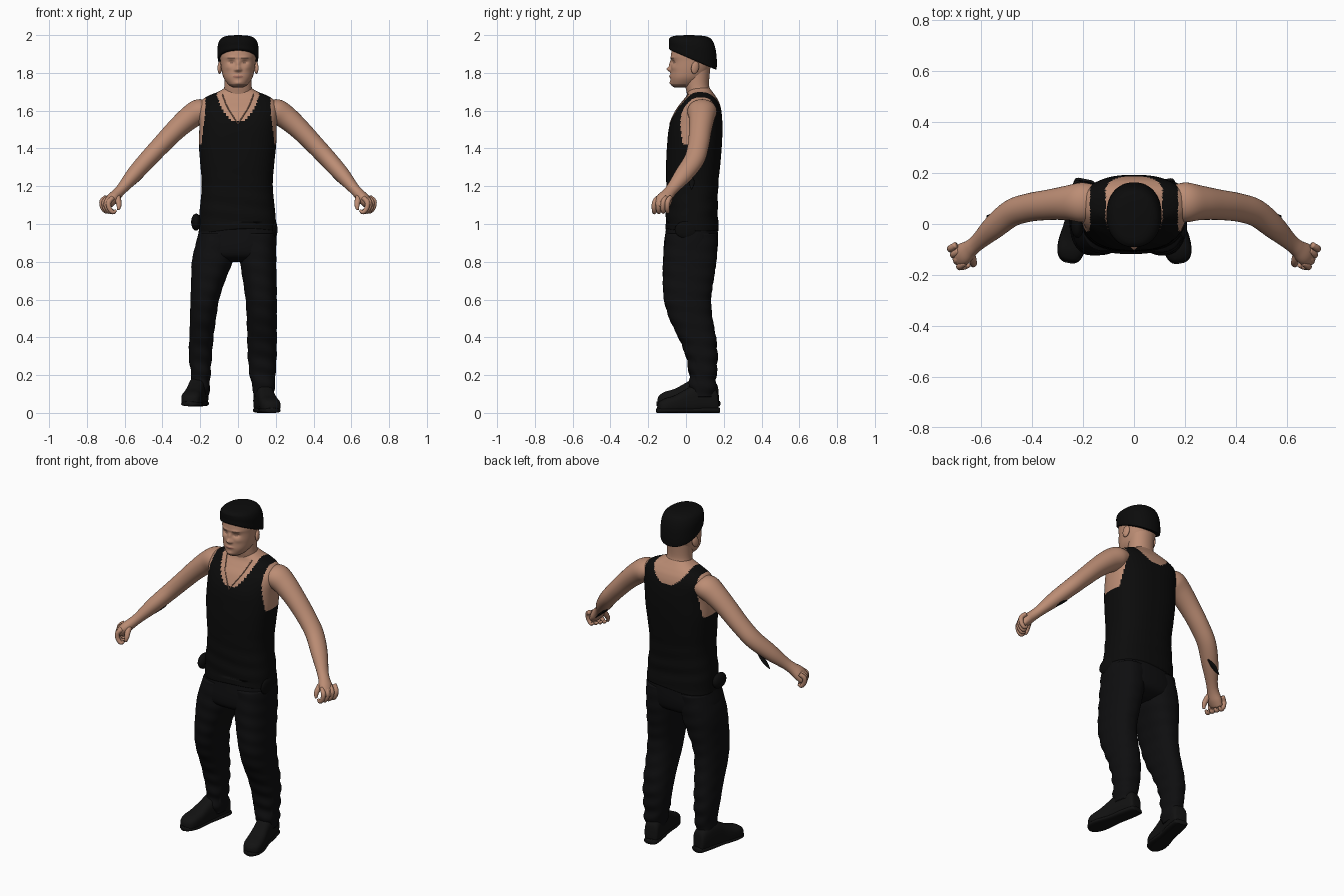
import bpy, bmesh, math
from mathutils import Vector, Matrix


def material(name, r, g, b):
    m = bpy.data.materials.new(name)
    m.diffuse_color = (r, g, b, 1)
    return m


SKIN = material("skin", 0.50, 0.265, 0.175)
STUBBLE = material("stubble_brown", 0.24, 0.13, 0.09)
LIPS = material("lip_pink", 0.40, 0.17, 0.125)
CLOTH = material("black_cloth", 0.0035, 0.0035, 0.0035)
TROUSER = material("trouser_black", 0.0045, 0.0045, 0.005)
BOOT = material("boot_black", 0.006, 0.006, 0.006)


def smooth(rows, k):
    """Catmull-Rom interpolation of number rows."""
    out, n = [], len(rows)
    for i in range(n - 1):
        a, b, c, d = rows[max(i - 1, 0)], rows[i], rows[i + 1], rows[min(i + 2, n - 1)]
        for j in range(k):
            t = j / k
            out.append([0.5 * (2 * q + (r - p) * t + (2 * p - 5 * q + 4 * r - s) * t * t
                               + (3 * q - p - 3 * r + s) * t ** 3)
                        for p, q, r, s in zip(a, b, c, d)])
    out.append(list(rows[-1]))
    return out


def oval(seg, n):
    """Unit superellipse points."""
    pts = []
    for i in range(seg):
        a = 2 * math.pi * i / seg
        c, s = math.cos(a), math.sin(a)
        pts.append((math.copysign(abs(c) ** (2 / n), c), math.copysign(abs(s) ** (2 / n), s)))
    return pts


def loft(name, rings, mats, rule=None):
    """Skin a list of rings, close the ends, colour faces by rule."""
    bm = bmesh.new()
    vs = [[bm.verts.new(p) for p in r] for r in rings]
    seg = len(rings[0])
    for a, b in zip(vs, vs[1:]):
        for i in range(seg):
            j = (i + 1) % seg
            bm.faces.new((a[i], a[j], b[j], b[i]))
    bm.faces.new(vs[0])
    bm.faces.new(vs[-1])
    bmesh.ops.recalc_face_normals(bm, faces=bm.faces)
    for f in bm.faces:
        f.smooth = True
        if rule:
            f.material_index = rule(f.calc_center_median())
    me = bpy.data.meshes.new(name)
    bm.to_mesh(me)
    bm.free()
    for m in mats:
        me.materials.append(m)
    ob = bpy.data.objects.new(name, me)
    bpy.context.collection.objects.link(ob)
    return ob


def stack(rows, k, seg, n):
    """Horizontal rings from rows of z, x0, x1, y0, y1."""
    return [[Vector(((x0 + x1) / 2 + c * (x1 - x0) / 2, (y0 + y1) / 2 + s * (y1 - y0) / 2, z))
             for c, s in oval(seg, n)] for z, x0, x1, y0, y1 in smooth(rows, k)]


def tube(name, rows, mat, k=5, seg=20, side=1, hint=(0, 1, 0)):
    """Swept oval from rows of x, y, z, radius along hint, other radius."""
    rows = smooth([(side * r[0],) + tuple(r[1:]) for r in rows], k)
    cs = [Vector(r[:3]) for r in rows]
    rings = []
    for i, c in enumerate(cs):
        t = (cs[min(i + 1, len(cs) - 1)] - cs[max(i - 1, 0)]).normalized()
        h = Vector(hint)
        u = (h - t * h.dot(t)).normalized()
        v = t.cross(u)
        rings.append([c + u * p * rows[i][3] + v * q * rows[i][4] for p, q in oval(seg, 2)])
    return loft(name, rings, [mat])


def ellipsoid(name, loc, scale, mat, rot=(0, 0, 0)):
    bpy.ops.mesh.primitive_uv_sphere_add(segments=24, ring_count=14, location=loc, rotation=rot)
    ob = bpy.context.object
    ob.name, ob.scale = name, scale
    ob.data.materials.append(mat)
    bpy.ops.object.shade_smooth()


# Torso with vest: skin above the neckline and outside the armholes
def vest_rule(c):
    x = abs(c.x)
    low = 1.545 if c.y < 0.07 else 1.60
    if x < 0.112 and c.z > low + (1.68 - low) * (x / 0.112) ** 2.5:
        return 1
    edge = 0.172 + max(0, 1.60 - c.z) * 0.12
    return 1 if c.z > 1.42 and x > edge and -0.05 < c.y < 0.16 else 0


torso = loft("vest_torso", stack([
    (0.965, -0.208, 0.203, -0.108, 0.174), (1.05, -0.205, 0.198, -0.106, 0.168),
    (1.20, -0.192, 0.184, -0.104, 0.170), (1.32, -0.200, 0.192, -0.105, 0.182),
    (1.42, -0.207, 0.202, -0.100, 0.190), (1.52, -0.205, 0.205, -0.088, 0.193),
    (1.60, -0.212, 0.212, -0.055, 0.187), (1.645, -0.200, 0.200, -0.022, 0.175),
    (1.675, -0.165, 0.165, 0.000, 0.158), (1.70, -0.105, 0.105, 0.010, 0.140),
    (1.72, -0.070, 0.070, 0.020, 0.125)], 10, 112, 2.5), [CLOTH, SKIN], vest_rule)
for v in torso.data.vertices:   # soft cloth folds at the waist, uneven hem
    w = max(0, 1 - abs(v.co.z - 1.08) / 0.2)
    v.co.y += 0.003 * w * math.sin(70 * v.co.z + 9 * v.co.x)
    if v.co.z < 1.0:
        v.co.z += 0.012 * math.sin(11 * v.co.x + 1) - 0.06 * max(0, v.co.y - 0.05)

# Neck
loft("neck", stack([(1.62, -0.085, 0.085, 0.02, 0.14), (1.69, -0.078, 0.078, 0.005, 0.133),
                    (1.74, -0.072, 0.072, -0.005, 0.122), (1.84, -0.075, 0.075, -0.01, 0.13)],
                   6, 48, 2.1), [SKIN])


# Head with painted brows, eyes, mouth and chin stubble
def face_rule(c):
    x = abs(c.x)
    if c.y < -0.02:
        if abs(c.z - 1.879) < 0.004 and 0.016 < x < 0.056:
            return 1
        if abs(c.z - 1.854) < 0.003 and 0.026 < x < 0.044:
            return 1
        if abs(c.z - 1.781) < 0.005 and x < 0.024:
            return 2
    return 1 if c.z < 1.742 and c.y < 0.0 else 0


head = loft("head", stack([
    (1.722, -0.025, 0.025, -0.060, 0.010), (1.735, -0.048, 0.048, -0.076, 0.050),
    (1.77, -0.074, 0.074, -0.083, 0.095), (1.81, -0.086, 0.086, -0.081, 0.122),
    (1.86, -0.093, 0.093, -0.078, 0.142), (1.90, -0.096, 0.096, -0.079, 0.150),
    (1.95, -0.085, 0.085, -0.065, 0.135), (1.98, -0.04, 0.04, -0.02, 0.08)], 14, 128, 2.2),
    [SKIN, STUBBLE, LIPS], face_rule)
bumps = [(0, 1.820, 0.013, 0.013, -0.022), (0, 1.848, 0.010, 0.018, -0.010),
         (0, 1.782, 0.022, 0.007, -0.006), (0, 1.746, 0.020, 0.011, -0.007)]
for s in (-1, 1):
    bumps += [(s * 0.036, 1.856, 0.017, 0.010, 0.011), (s * 0.035, 1.881, 0.028, 0.008, -0.005),
              (s * 0.050, 1.828, 0.020, 0.014, -0.004), (s * 0.014, 1.815, 0.007, 0.007, -0.006)]
for v in head.data.vertices:
    if v.co.y < 0.01:
        v.co.y += sum(d * math.exp(-((v.co.x - x) / sx) ** 2 - ((v.co.z - z) / sz) ** 2)
                      for x, z, sx, sz, d in bumps)

# Knitted cap, tilted down at the back
cap = stack([(1.872, -0.101, 0.101, -0.083, 0.156), (1.878, -0.107, 0.107, -0.090, 0.162),
             (1.91, -0.108, 0.108, -0.090, 0.163), (1.95, -0.106, 0.106, -0.091, 0.155),
             (1.980, -0.092, 0.092, -0.088, 0.135), (1.995, -0.062, 0.062, -0.066, 0.098),
             (2.0, -0.010, 0.010, 0.0, 0.03)], 6, 64, 2.2)
for ring in cap:
    for p in ring:
        p.z += 0.43 * (0.03 - p.y) * min(1, max(0, (1.985 - p.z) / 0.107))
loft("cap", cap, [CLOTH])

# Arms, hands and ears, both sides
for s, tag in ((-1, "left"), (1, "right")):
    ellipsoid(tag + "_ear", (s * 0.096, 0.048, 1.828), (0.011, 0.021, 0.034), SKIN, (-0.2, 0, s * 0.3))
    tube(tag + "_arm", [
        (0.16, 0.085, 1.605, 0.070, 0.050), (0.205, 0.085, 1.595, 0.078, 0.066),
        (0.26, 0.083, 1.560, 0.068, 0.062), (0.33, 0.076, 1.498, 0.060, 0.055),
        (0.41, 0.065, 1.415, 0.056, 0.050), (0.48, 0.043, 1.340, 0.054, 0.047),
        (0.55, -0.012, 1.262, 0.048, 0.042), (0.61, -0.068, 1.192, 0.034, 0.030),
        (0.64, -0.094, 1.160, 0.034, 0.029), (0.668, -0.116, 1.130, 0.044, 0.031),
        (0.692, -0.128, 1.100, 0.040, 0.024), (0.698, -0.132, 1.088, 0.025, 0.015)],
        SKIN, 6, 32, s)
    for i in range(4):   # curled fingers from front to back
        f = i / 3
        k = Vector((0.678 + 0.036 * f, -0.164 + 0.07 * f, 1.118 + 0.004 * f))
        rows = [tuple(k + Vector(d)) + (r, r) for d, r in (
            ((-0.015, 0.012, 0.020), 0.012), ((0.006, -0.002, -0.002), 0.0135),
            ((0.003, -0.005, -0.035), 0.0125), ((-0.016, -0.003, -0.056), 0.011),
            ((-0.032, 0.002, -0.046), 0.007))]
        tube(tag + "_finger_%d" % i, rows, SKIN, 4, 12, s)
    tube(tag + "_thumb", [(0.640, -0.115, 1.150, 0.016, 0.016), (0.634, -0.142, 1.125, 0.016, 0.015),
                          (0.630, -0.157, 1.098, 0.013, 0.012), (0.634, -0.163, 1.075, 0.007, 0.007)],
         SKIN, 4, 12, s, (1, 0, 0))
    # loose cloth strip below the forearm
    tube(tag + "_wrist_strip", [(0.500, 0.03, 1.252, 0.004, 0.002), (0.540, 0.03, 1.222, 0.016, 0.007),
                                (0.578, 0.03, 1.185, 0.004, 0.002)], CLOTH, 4, 10, s)

# Trousers: hips and two legs
loft("trouser_hips", stack([
    (1.04, -0.190, 0.188, -0.095, 0.160), (0.96, -0.207, 0.202, -0.108, 0.168),
    (0.88, -0.226, 0.202, -0.118, 0.168), (0.83, -0.215, 0.190, -0.108, 0.150),
    (0.80, -0.150, 0.130, -0.060, 0.090)], 5, 64, 2.5), [TROUSER])
depth = [(0.95, -0.108, 0.165), (0.82, -0.120, 0.162), (0.70, -0.122, 0.145), (0.60, -0.116, 0.132),
         (0.50, -0.088, 0.140), (0.40, -0.040, 0.158), (0.30, 0.000, 0.166), (0.20, 0.018, 0.160),
         (0.13, 0.018, 0.156), (0.085, 0.025, 0.15)]
widths = {
    "left": [(-0.205, -0.02), (-0.242, -0.024), (-0.248, -0.068), (-0.252, -0.100), (-0.254, -0.116),
             (-0.257, -0.130), (-0.260, -0.138), (-0.248, -0.146), (-0.248, -0.150), (-0.24, -0.155)],
    "right": [(0.00, 0.200), (0.008, 0.202), (0.026, 0.204), (0.040, 0.206), (0.046, 0.206),
              (0.049, 0.206), (0.052, 0.204), (0.062, 0.198), (0.078, 0.194), (0.085, 0.19)]}
for tag, w in widths.items():
    leg = loft(tag + "_trouser_leg", stack([(d[0], x[0], x[1], d[1], d[2])
                                            for d, x in zip(depth, w)], 8, 56, 2.3), [TROUSER])
    for v in leg.data.vertices:   # fabric folds, stronger near the ankle
        a = 0.002 + 0.004 * max(0, 1 - v.co.z / 0.5)
        q = a * math.sin(75 * v.co.z + 14 * v.co.x + 10 * v.co.y)
        v.co.y += q if v.co.y > 0.05 else -q
        v.co.x += 0.5 * q

# Boots with soles, toes turned outward
for tag, loc, turn in (("left", (-0.225, 0.012, 0.035), -0.2), ("right", (0.150, 0.010, 0.0), 0.2)):
    place = Matrix.Translation(loc) @ Matrix.Rotation(turn, 4, 'Z')
    shapes = {
        "boot": [(0.160, 0.025, 0.07), (0.150, 0.040, 0.12), (0.10, 0.046, 0.155), (0.04, 0.047, 0.152),
                 (-0.01, 0.047, 0.125), (-0.07, 0.052, 0.093), (-0.12, 0.052, 0.078),
                 (-0.150, 0.040, 0.062), (-0.162, 0.018, 0.045)],
        "sole": [(0.168, 0.026, 0.028), (0.155, 0.041, 0.03), (0.08, 0.046, 0.03), (0.0, 0.045, 0.026),
                 (-0.08, 0.055, 0.026), (-0.13, 0.051, 0.026), (-0.158, 0.036, 0.026),
                 (-0.168, 0.016, 0.026)]}
    for part, rows in shapes.items():
        rings = [[place @ Vector((hw * c, y, h / 2 * (1 + q))) for c, q in oval(32, 2.8)]
                 for y, hw, h in smooth(rows, 5)]
        loft(tag + "_" + part, rings, [BOOT])

# Pockets at the hips
ellipsoid("left_hip_pouch", (-0.222, 0.0, 1.01), (0.026, 0.055, 0.045), CLOTH)
ellipsoid("right_hip_pocket", (0.195, 0.0, 0.97), (0.014, 0.060, 0.045), CLOTH)

# Thin necklace laid on the chest
for s in (-1, 1):
    pts = []
    for x, y, z in ((0.0, -0.12, 1.54), (0.03, -0.10, 1.59), (0.06, -0.06, 1.64), (0.088, 0.0, 1.70)):
        hit = torso.closest_point_on_mesh(Vector((s * x, y, z)))[1]
        pts.append(tuple(hit) + (0.003, 0.003))
    tube("necklace_" + ("left" if s < 0 else "right"), pts, STUBBLE, 6, 8, 1, (1, 0.2, 0))
